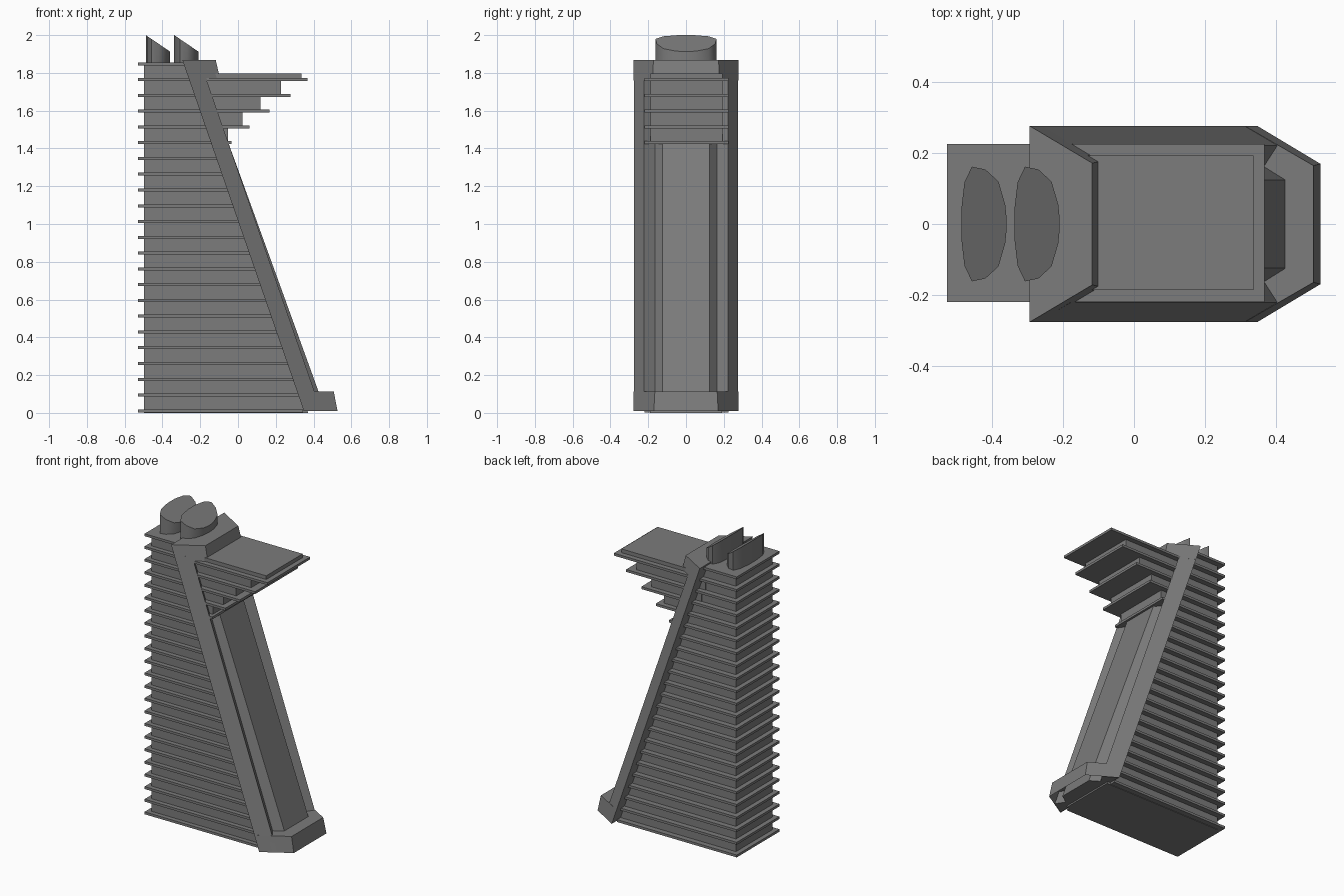
import bpy, bmesh
from math import radians

if "Cube" in bpy.data.objects:
    bpy.data.objects.remove(bpy.data.objects["Cube"])

# Dark grey finish for the whole tower
dark = bpy.data.materials.new("dark_grey")
dark.diffuse_color = (0.2, 0.2, 0.2, 1.0)
dark.use_nodes = True
dark.node_tree.nodes["Principled BSDF"].inputs["Base Color"].default_value = dark.diffuse_color


def loft(name, sections, cap_bottom=True):
    """Solid through (half outline, z or z(x)) sections; outlines are mirrored in y."""
    bm = bmesh.new()
    rings = []
    for half, z in sections:
        zf = z if callable(z) else (lambda x, z=z: z)
        loop = list(half) + [(x, -y) for x, y in reversed(half)]
        rings.append([bm.verts.new((x, y, zf(x))) for x, y in loop])
    n = len(rings[0])
    for a, b in zip(rings, rings[1:]):
        for i in range(n):
            j = (i + 1) % n
            bm.faces.new((a[i], a[j], b[j], b[i]))
    if cap_bottom:
        bm.faces.new(rings[0][::-1])
    bm.faces.new(rings[-1])
    bmesh.ops.recalc_face_normals(bm, faces=bm.faces)
    me = bpy.data.meshes.new(name)
    bm.to_mesh(me)
    bm.free()
    me.materials.append(dark)
    ob = bpy.data.objects.new(name, me)
    bpy.context.collection.objects.link(ob)
    return ob


def box(name, x0, x1, y, z0, z1):
    half = [(x0, y), (x1, y)]
    ob = loft(name, [(half, z0), (half, z1)])
    ob.location.y = 0.003
    return ob


def slope(z):
    """x of the leaning back edge of the front frame at height z."""
    return 0.352 - 0.3462 * z


# Tower core
loft("tower_core", [([(-0.498, 0.19), (slope(z) + 0.02, 0.19)], z) for z in (0.0, 1.846)])

# Floor slabs, the upper ones reaching forward as balconies
STEP, THICK = 0.0835, 0.016
reach = {17: -0.034, 18: 0.062, 19: 0.168, 20: 0.279, 21: 0.369}
for i in range(23):
    z = 0.003 + i * STEP
    x1 = reach.get(i, slope(z + THICK) + (0.0 if i == 0 else 0.02))
    box(f"floor_slab_{i:02d}", -0.529, x1, 0.223, z, z + THICK)

# Recessed storeys between the balconies
for i, x1 in zip(range(17, 21), (-0.053, 0.024, 0.118, 0.227)):
    z = i * STEP + THICK / 2
    box(f"balcony_storey_{i}", slope(z) - 0.05, x1, 0.19, z, z + STEP)
box("balcony_roof", -0.25, 0.337, 0.19, 1.76, 1.797)


# Leaning front frame: ridged rails, grooves and raised centre panel
def rail(z, panel):
    x = slope(z)
    return [(x, 0.2765), (x + 0.092, 0.222), (x + 0.054, 0.163), (x + panel, 0.125)], z


loft("front_frame", [rail(0.015, 0.115), rail(1.80, 0.086)])

# Frame foot (open underneath) and frame cap
loft("frame_foot", [([(slope(0.01), 0.277), (0.527, 0.17)], 0.01),
                    ([(slope(0.112), 0.277), (0.507, 0.165)], 0.112)], cap_bottom=False)
loft("frame_cap", [([(slope(1.76), 0.277), (-0.093, 0.178)], 1.76),
                   ([(slope(1.868), 0.277), (-0.118, 0.172)], 1.868)])

# Two roof vents with slanted tops and rounded fronts
vent = [(-0.488, 0.04), (-0.479, 0.118), (-0.458, 0.162), (-0.42, 0.154),
        (-0.383, 0.12), (-0.364, 0.055), (-0.36, 0.015)]
for k in range(2):
    dx = 0.15 * k
    half = [(x + dx, y) for x, y in vent]
    ob = loft(f"roof_vent_{k + 1}", [(half, 1.845),
                                     (half, lambda x, dx=dx: 2.0 - 0.68 * (x - dx + 0.488))])
    bpy.ops.object.select_all(action='DESELECT')
    ob.select_set(True)
    bpy.context.view_layer.objects.active = ob
    bpy.ops.object.shade_smooth_by_angle(angle=radians(45))
